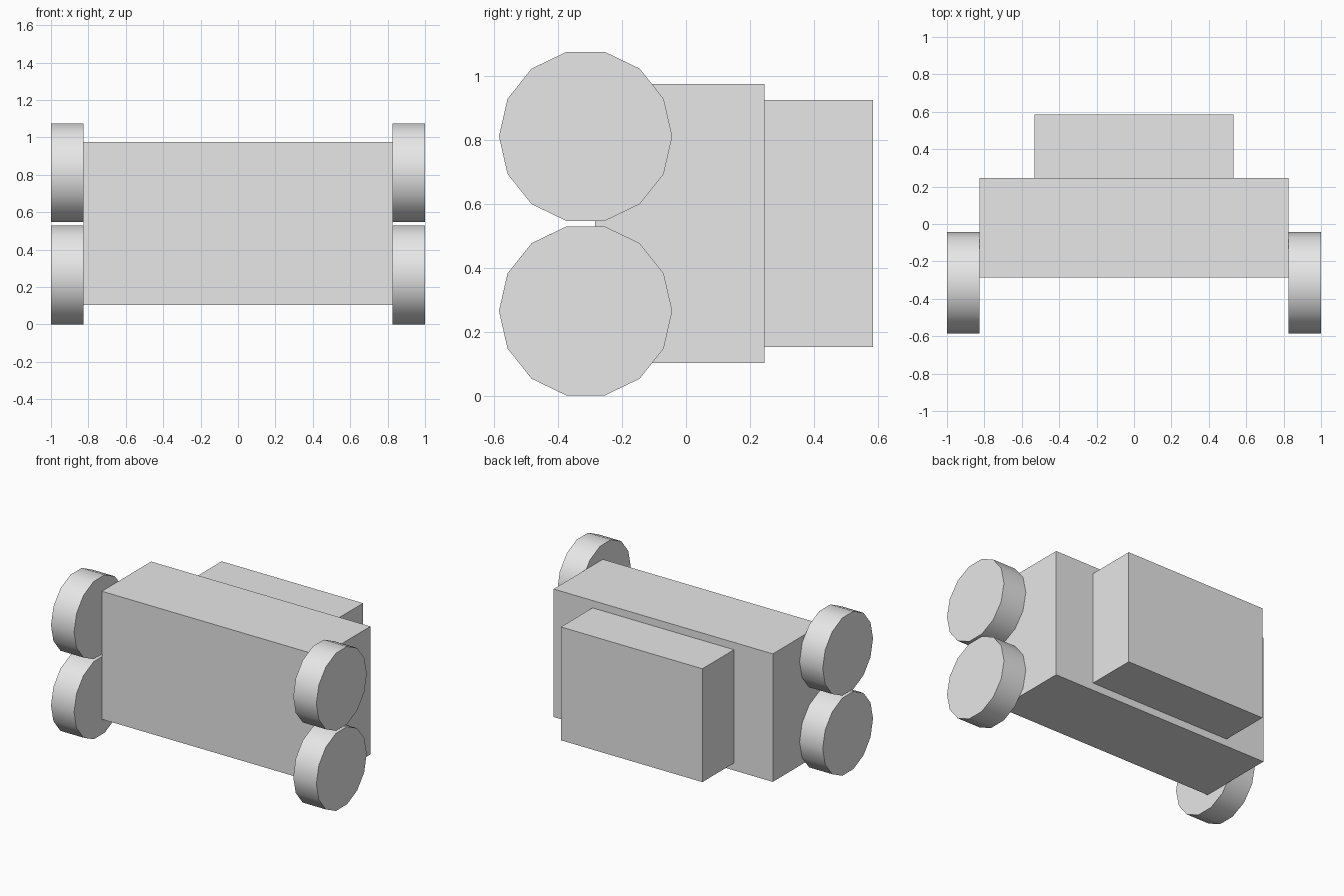
import bpy
import math

default_cube = bpy.data.objects.get("Cube")
if default_cube:
    bpy.data.objects.remove(default_cube, do_unlink=True)

# Single plain grey
GREY = (0.8, 0.8, 0.8, 1.0)
grey = bpy.data.materials.new("light_grey")
grey.use_nodes = True
grey.diffuse_color = GREY
grey.node_tree.nodes["Principled BSDF"].inputs["Base Color"].default_value = GREY


def finish(name):
    obj = bpy.context.object
    obj.name = name
    obj.data.materials.append(grey)
    return obj


def box(name, low, high):
    centre = [(a + b) / 2 for a, b in zip(low, high)]
    bpy.ops.mesh.primitive_cube_add(size=1, location=centre)
    bpy.context.object.scale = [b - a for a, b in zip(low, high)]
    bpy.ops.object.transform_apply(location=False, rotation=False, scale=True)
    return finish(name)


def wheel(name, x, z):
    bpy.ops.mesh.primitive_cylinder_add(
        vertices=14, radius=0.271, depth=0.174,
        location=(x, -0.314, z), rotation=(0, math.pi / 2, 0))
    bpy.ops.object.shade_smooth_by_angle(angle=math.radians(30))
    return finish(name)


# Wide main block and the smaller block behind it
box("main_body", (-0.826, -0.285, 0.103), (0.826, 0.245, 0.975))
box("rear_block", (-0.533, 0.245, 0.153), (0.533, 0.585, 0.925))

# Stacked pair of wheels on each side
for side, x in (("left", 0.913), ("right", -0.913)):
    for level, z in (("lower", 0.265), ("upper", 0.811)):
        wheel(f"{level}_{side}_wheel", x, z)
